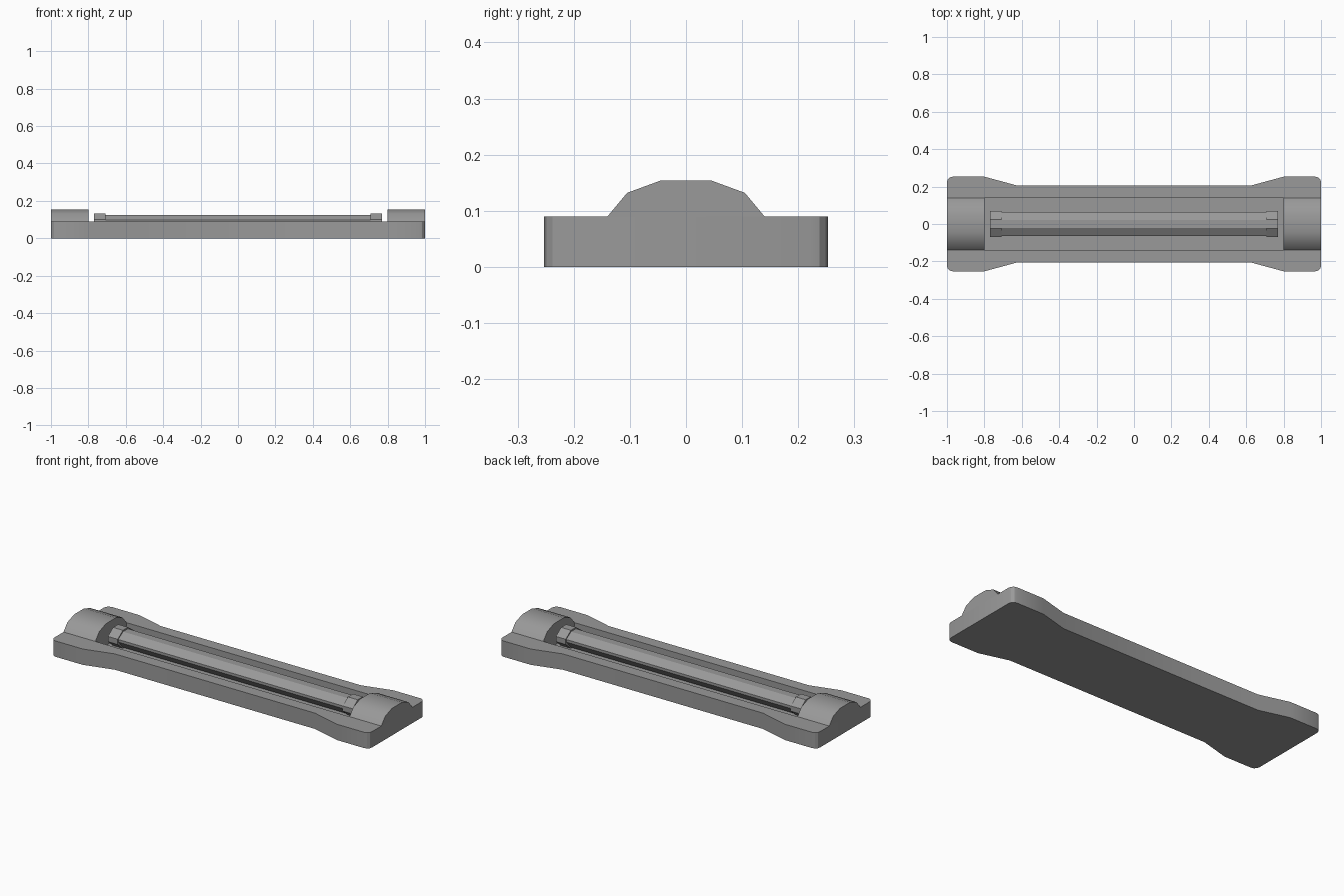
import bpy, bmesh, math

if "Cube" in bpy.data.objects:
    bpy.data.objects.remove(bpy.data.objects["Cube"])

# Dark grey finish shared by every part
grey = bpy.data.materials.new("dark_grey")
grey.diffuse_color = (0.32, 0.32, 0.32, 1)
grey.use_nodes = True
grey.node_tree.nodes["Principled BSDF"].inputs["Base Color"].default_value = grey.diffuse_color


def extrude(name, pts, axis, start, end, smooth=None):
    """Extrude a closed 2D profile: axis 'z' takes (x, y), axis 'x' takes (y, z)."""
    bm = bmesh.new()
    place = (lambda a, b: (a, b, start)) if axis == 'z' else (lambda a, b: (start, a, b))
    face = bm.faces.new([bm.verts.new(place(a, b)) for a, b in pts])
    new = bmesh.ops.extrude_face_region(bm, geom=[face])['geom']
    move = (0, 0, end - start) if axis == 'z' else (end - start, 0, 0)
    bmesh.ops.translate(bm, vec=move, verts=[v for v in new if isinstance(v, bmesh.types.BMVert)])
    bmesh.ops.recalc_face_normals(bm, faces=bm.faces)
    mesh = bpy.data.meshes.new(name)
    bm.to_mesh(mesh)
    bm.free()
    mesh.materials.append(grey)
    ob = bpy.data.objects.new(name, mesh)
    bpy.context.collection.objects.link(ob)
    if smooth:
        bpy.ops.object.select_all(action='DESELECT')
        bpy.context.view_layer.objects.active = ob
        ob.select_set(True)
        bpy.ops.object.shade_smooth_by_angle(angle=math.radians(smooth))
    return ob


def octagon(side, flat, top, shoulder, low, bottom):
    right = [(flat, bottom), (side, low), (side, shoulder), (flat, top)]
    return right + [(-y, z) for y, z in reversed(right)]


# Base plate: narrow waist, wide ends with rounded corners
RIM, FLOOR, HALF = 0.09, 0.03, 0.253
r = 0.03
corner = [(1 - r + r * math.cos(a), HALF - r + r * math.sin(a))
          for a in (math.radians(d) for d in (0, 30, 60, 90))]
quarter = corner + [(0.8, HALF), (0.63, 0.207)]
upper = quarter + [(-x, y) for x, y in reversed(quarter)]
outline = upper + [(x, -y) for x, y in reversed(upper)]
base = extrude("base_plate", outline, 'z', 0, RIM, 25)

# Recessed channel between the end housings
cutter = extrude("channel_cutter", [(-0.8, -0.14), (0.8, -0.14), (0.8, 0.14), (-0.8, 0.14)],
                 'z', FLOOR, 0.3)
cutter.hide_render = True
cutter.hide_viewport = True
cut = base.modifiers.new("channel", 'BOOLEAN')
cut.operation = 'DIFFERENCE'
cut.solver = 'EXACT'
cut.object = cutter

# Arched end housings and the tube's end caps
arch = [(0.14, RIM), (0.105, 0.132), (0.045, 0.154)]
arch += [(-y, z) for y, z in reversed(arch)]
for side, s in (("left", -1), ("right", 1)):
    extrude(side + "_end_housing", arch, 'x', 0.8 * s, s, 40)
    extrude(side + "_tube_cap", octagon(0.07, 0.023, 0.133, 0.1, 0.07, FLOOR),
            'x', 0.708 * s, 0.77 * s)

# Long faceted tube
extrude("tube", octagon(0.065, 0.022, 0.125, 0.097, 0.082, 0.036), 'x', -0.71, 0.71)
